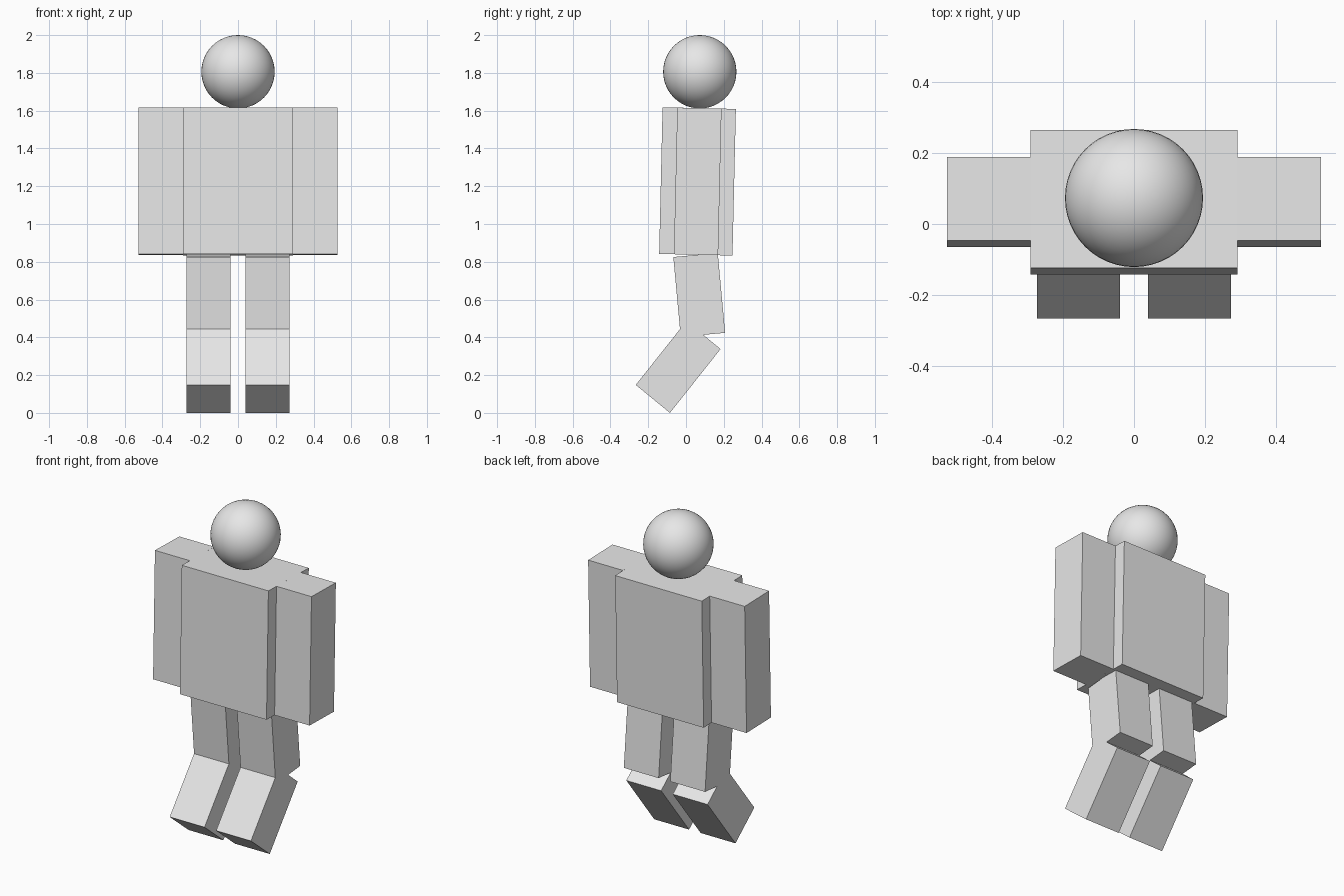
import bpy, bmesh

if "Cube" in bpy.data.objects:
    bpy.data.objects.remove(bpy.data.objects["Cube"])

grey = bpy.data.materials.new("light grey")
grey.diffuse_color = (0.8, 0.8, 0.8, 1)
grey.use_nodes = True
grey.node_tree.nodes["Principled BSDF"].inputs["Base Color"].default_value = grey.diffuse_color


def slab(name, profile, x0, x1):
    """Box made by extruding a side profile of (y, z) corners from x0 to x1."""
    bm = bmesh.new()
    face = bm.faces.new([bm.verts.new((x0, y, z)) for y, z in profile])
    out = bmesh.ops.extrude_face_region(bm, geom=[face])["geom"]
    moved = [v for v in out if isinstance(v, bmesh.types.BMVert)]
    bmesh.ops.translate(bm, verts=moved, vec=(x1 - x0, 0, 0))
    bmesh.ops.recalc_face_normals(bm, faces=bm.faces)
    mesh = bpy.data.meshes.new(name)
    bm.to_mesh(mesh)
    bm.free()
    mesh.materials.append(grey)
    obj = bpy.data.objects.new(name, mesh)
    bpy.context.collection.objects.link(obj)


# Side profiles, slightly tilted
torso = [(-0.142, 0.842), (0.246, 0.833), (0.264, 1.609), (-0.124, 1.618)]
arm = [(-0.064, 0.84), (0.170, 0.835), (0.188, 1.611), (-0.046, 1.616)]
thigh = [(-0.028, 0.402), (0.207, 0.424), (0.168, 0.847), (-0.067, 0.825)]
shin = [(-0.266, 0.148), (-0.085, 0.0), (0.183, 0.338), (0.002, 0.486)]

slab("torso", torso, -0.291, 0.291)

# Limbs on both sides
for side, s in (("left", 1), ("right", -1)):
    slab(side + "_arm", arm, s * 0.291, s * 0.526)
    slab(side + "_upper_leg", thigh, s * 0.039, s * 0.273)
    slab(side + "_lower_leg", shin, s * 0.039, s * 0.273)

# Head
bpy.ops.mesh.primitive_uv_sphere_add(segments=48, ring_count=24, radius=0.194,
                                     location=(0, 0.073, 1.806))
head = bpy.context.object
head.name = "head"
head.data.materials.append(grey)
bpy.ops.object.shade_smooth()
